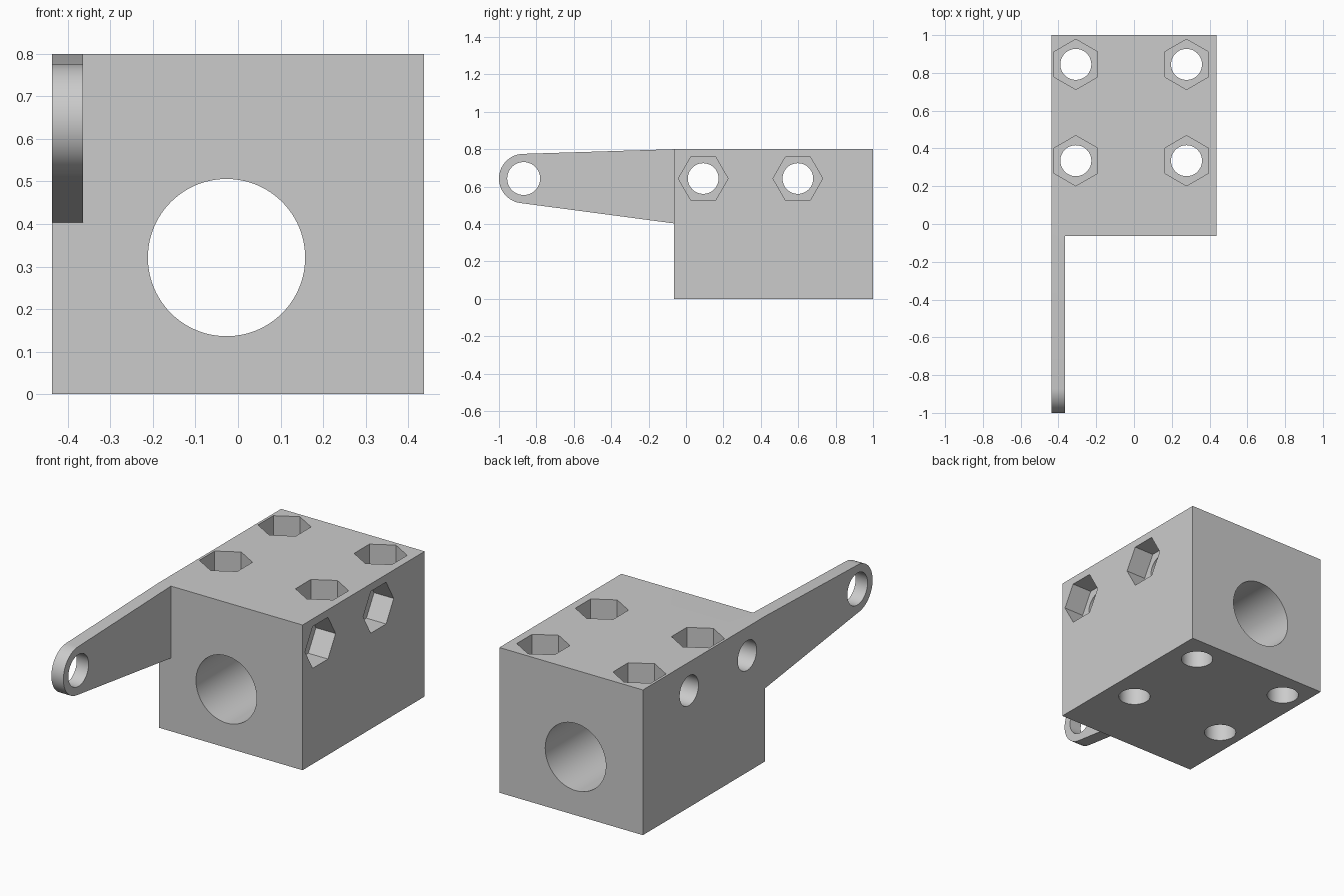
import bpy
import bmesh
from math import sin, cos, radians
from mathutils import Vector

cube = bpy.data.objects.get("Cube")
if cube:
    bpy.data.objects.remove(cube, do_unlink=True)

X, Y, Z = Vector((1, 0, 0)), Vector((0, 1, 0)), Vector((0, 0, 1))

grey = bpy.data.materials.new("plain grey")
grey.use_nodes = True
colour = (0.6, 0.6, 0.6, 1)
grey.diffuse_color = colour
grey.node_tree.nodes["Principled BSDF"].inputs["Base Color"].default_value = colour


def extrude(name, outline, depth):
    """Solid made by pushing a closed outline along a vector."""
    bm = bmesh.new()
    face = bm.faces.new([bm.verts.new(p) for p in outline])
    result = bmesh.ops.extrude_face_region(bm, geom=[face], use_keep_orig=True)
    moved = [v for v in result["geom"] if isinstance(v, bmesh.types.BMVert)]
    bmesh.ops.translate(bm, vec=depth, verts=moved)
    bmesh.ops.recalc_face_normals(bm, faces=bm.faces)
    mesh = bpy.data.meshes.new(name)
    bm.to_mesh(mesh)
    bm.free()
    mesh.materials.append(grey)
    obj = bpy.data.objects.new(name, mesh)
    bpy.context.collection.objects.link(obj)
    return obj


def arc(centre, radius, u, v, count, start=0, end=360):
    """Points on an arc in the u-v plane; a full turn leaves out the repeat."""
    steps = count if end - start == 360 else count - 1
    angles = [radians(start + (end - start) * i / steps) for i in range(count)]
    return [centre + radius * (cos(a) * u + sin(a) * v) for a in angles]


def combine(target, tool, operation):
    """Apply a boolean and discard the tool."""
    tool.hide_render = True
    mod = target.modifiers.new(operation.lower(), "BOOLEAN")
    mod.operation, mod.solver, mod.object = operation, "EXACT", tool
    bpy.ops.object.select_all(action="DESELECT")
    bpy.context.view_layer.objects.active = target
    target.select_set(True)
    bpy.ops.object.modifier_apply(modifier=mod.name)
    bpy.data.objects.remove(tool, do_unlink=True)


def drill(target, centre, radius, axis, u, v, length, sides=64):
    tool = extrude("drill", arc(centre, radius, u, v, sides), axis * length)
    combine(target, tool, "DIFFERENCE")


# Block
half, front, back, top = 0.4375, -0.063, 1.0, 0.8
body = extrude("bracket_body", [
    Vector((-half, front, 0)), Vector((half, front, 0)),
    Vector((half, back, 0)), Vector((-half, back, 0))], Z * top)

# Tapered arm with a rounded tip
tip = Vector((-half, -0.868, 0.643))
arm_outline = arc(tip, 0.132, Y, Z, 40, 91.7, 262.4)
arm_outline += [Vector((-half, y, z)) for y, z in
                ((front, 0.403), (0, 0.403), (0, top), (front, top))]
arm = extrude("arm", arm_outline, X * 0.073)
combine(body, arm, "UNION")

# Arm eye and main bore
drill(body, tip - X * 0.1, 0.088, X, Y, Z, 0.3)
drill(body, Vector((-0.027, -0.3, 0.321)), 0.185, Y, X, Z, 1.6, 96)

# Bolt holes with hexagonal nut pockets
bolt, nut, pocket = 0.082, 0.133, 0.12
for y in (0.335, 0.845):
    for x in (-0.308, 0.278):
        drill(body, Vector((x, y, -0.1)), bolt, Z, X, Y, 1)
        drill(body, Vector((x, y, top - pocket)), nut, Z, Y, X, 0.3, 6)
for y in (0.092, 0.598):
    drill(body, Vector((-0.6, y, 0.643)), bolt, X, Y, Z, 1.2)
    drill(body, Vector((half - pocket, y, 0.643)), nut, X, Y, Z, 0.3, 6)

bpy.ops.object.shade_smooth_by_angle(angle=radians(30))
